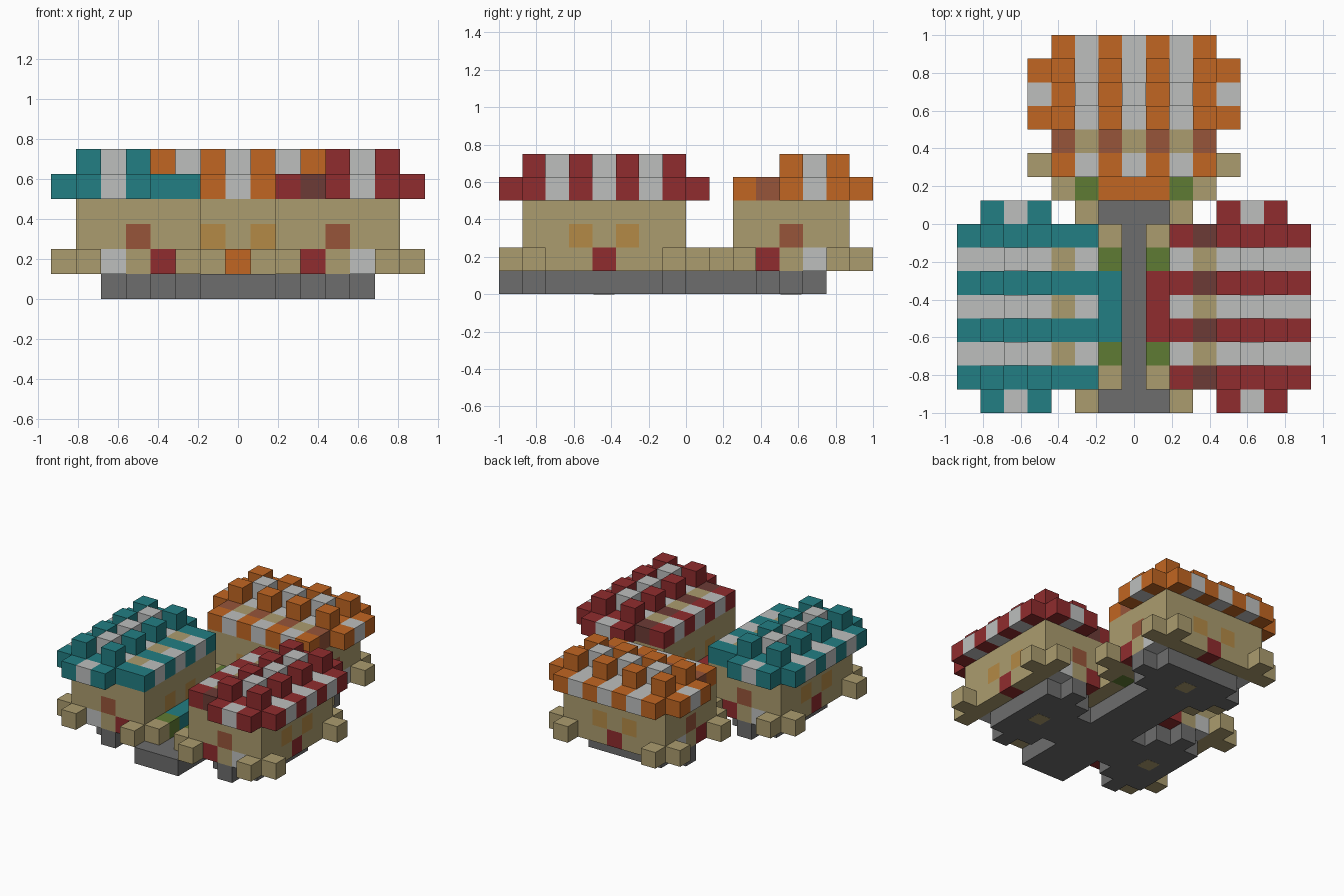
import bpy, bmesh, math
from mathutils import Vector

if "Cube" in bpy.data.objects:
    bpy.data.objects.remove(bpy.data.objects["Cube"])

S = 0.125  # block size


def make_material(name, hex_code):
    srgb = [int(hex_code[i:i + 2], 16) / 255 for i in (0, 2, 4)]
    col = [c / 12.92 if c < 0.04 else ((c + 0.055) / 1.055) ** 2.4 for c in srgb] + [1]
    m = bpy.data.materials.new(name)
    m.use_nodes = True
    m.diffuse_color = col
    bsdf = m.node_tree.nodes["Principled BSDF"]
    bsdf.inputs["Base Color"].default_value = col
    bsdf.inputs["Roughness"].default_value = 0.9
    return m


COLOURS = dict(orange="C16622", red="902C2E", teal="227E83", white="BDBFBE", sand="AB9C6E",
               grey="6D6D6D", green="5F7B33", brown="97553A", maroon="6C3B36", gold="B48A46")
MATS = {n: make_material(n, h) for n, h in COLOURS.items()}
SIDES = [Vector(d) for d in ((1, 0, 0), (-1, 0, 0), (0, 1, 0), (0, -1, 0), (0, 0, 1), (0, 0, -1))]


def build_blocks(name, cells, centre_y=0.0, angle=0):
    """Blocks from {(u, v, layer): colour}; only outside faces are made."""
    bm = bmesh.new()
    names = sorted(set(cells.values()))
    for cell, colour in cells.items():
        mid = Vector(cell)
        for n in SIDES:
            if tuple(int(c) for c in mid + n) in cells:
                continue
            a = Vector((n.y, n.z, n.x))
            b = n.cross(a)
            quad = [mid + (n + a * p + b * q) / 2 for p, q in ((-1, -1), (1, -1), (1, 1), (-1, 1))]
            face = bm.faces.new([bm.verts.new((p + Vector((0, 0, 0.5))) * S) for p in quad])
            face.material_index = names.index(colour)
    bmesh.ops.remove_doubles(bm, verts=bm.verts, dist=0.001)
    c, s = round(math.cos(angle)), round(math.sin(angle))
    for v in bm.verts:
        x, y = v.co.x, v.co.y
        v.co.x, v.co.y = c * x - s * y, s * x + c * y + centre_y
    mesh = bpy.data.meshes.new(name)
    bm.to_mesh(mesh)
    bm.free()
    for n in names:
        mesh.materials.append(MATS[n])
    obj = bpy.data.objects.new(name, mesh)
    bpy.context.collection.objects.link(obj)


def wall_colour(u, v, k):
    # side walls: doorway with a block on each hand
    if abs(v) == 3:
        return {(4, 2): "brown", (3, 1): "red", (5, 1): "white"}.get((u, k), "sand")
    # inner and outer walls: centre door and two windows
    if u in (2, 6):
        if k == 1 and v == 0:
            return "red"
        if k == 2 and abs(v) == 1:
            return "gold"
    return "sand"


def build_hut(name, accent, ridge, centre_y, angle):
    """Hut with u running outward from the plaza and v along its length."""
    def part(label, cells):
        build_blocks(name + "_" + label, cells, centre_y, angle)

    # foundation with door steps
    base = {(u, v, 0): "grey" for u in range(3, 6) for v in range(-2, 3)}
    base.update({(2, v, 0): "grey" for v in (-1, 0, 1)})
    base.update({(4, v, 0): "grey" for v in (-3, 3)})
    part("foundation", base)

    # walls
    part("walls", {(u, v, k): wall_colour(u, v, k)
                   for u in range(2, 7) for v in range(-3, 4) for k in (1, 2, 3)})

    # corner posts
    part("corner_posts", {(u, s * v, 1): "sand" for s in (-1, 1)
                          for u, v in ((2, 4), (6, 4), (7, 3))})

    # garden border with mat
    part("garden", {(1, v, 1): ("accent", "accent", "green", "sand")[abs(v)].replace("accent", accent)
                    for v in range(-3, 4)})

    # striped roof, eaves and raised tiles
    roof = {}
    for v in range(-3, 4):
        stripe = v % 2 == 1
        for u in range(2, 8):
            roof[u, v, 4] = accent if stripe else "white"
        roof[3, v, 4] = ridge if stripe else "sand"
        for u in ((4, 6) if stripe else (5,)):
            roof[u, v, 5] = accent if stripe else "white"
    for v in (-4, 4):
        for u in (4, 5, 6):
            roof[u, v, 4] = "white" if u == 5 else accent
    part("roof", roof)


# central plaza
build_blocks("plaza", {(x, y, 0): "grey" for x in (-1, 0, 1) for y in range(10)}, S / 2 - 1)

# three huts around the plaza
build_hut("left_hut", "red", "maroon", -0.4375, 0)
build_hut("right_hut", "teal", "teal", -0.4375, math.pi)
build_hut("back_hut", "orange", "brown", 0.0625, math.pi / 2)

# sand patches under the foundations
for label, x, y in (("left", 0.5, -0.4375), ("right", -0.5, -0.4375), ("back", 0, 0.5625)):
    bpy.ops.mesh.primitive_cube_add(size=1, location=(x, y, 0.002))
    patch = bpy.context.object
    patch.name = label + "_floor_patch"
    patch.scale = (S * 0.9, S * 0.9, 0.006)
    patch.data.materials.append(MATS["sand"])
